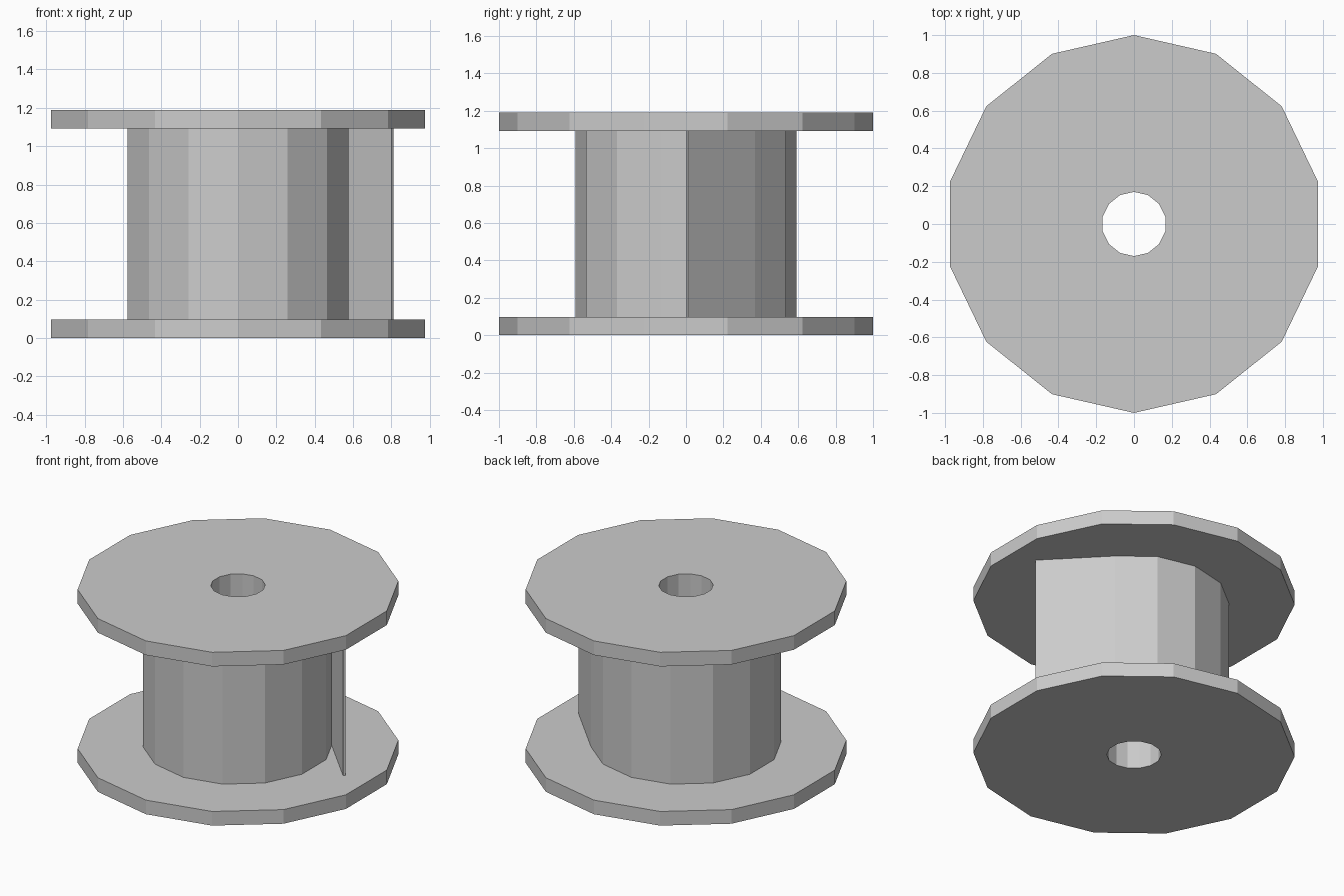
import bpy, bmesh, math

cube = bpy.data.objects.get("Cube")
if cube:
    bpy.data.objects.remove(cube, do_unlink=True)

SIDES = 14
HOLE_R = 0.17
FLANGE_R = 1.0
DRUM_R = 0.592
FLANGE_H = 0.097
HEIGHT = 1.19

grey = bpy.data.materials.new("plain grey")
grey.use_nodes = True
colour = (0.6, 0.6, 0.6, 1)
grey.diffuse_color = colour
grey.node_tree.nodes["Principled BSDF"].inputs["Base Color"].default_value = colour


def finish(name, bm):
    bmesh.ops.recalc_face_normals(bm, faces=bm.faces)
    mesh = bpy.data.meshes.new(name)
    bm.to_mesh(mesh)
    bm.free()
    mesh.materials.append(grey)
    obj = bpy.data.objects.new(name, mesh)
    bpy.context.collection.objects.link(obj)
    return obj


def polygon(radius):
    """Corners of a regular polygon with one corner on +y."""
    angles = [math.pi / 2 + math.tau * i / SIDES for i in range(SIDES)]
    return [(radius * math.cos(a), radius * math.sin(a)) for a in angles]


def ring_prism(name, radius, z0, z1):
    """Faceted disc or drum with the axle hole through it."""
    bm = bmesh.new()
    loops = [[bm.verts.new((x, y, z)) for x, y in polygon(r)]
             for r, z in ((HOLE_R, z0), (radius, z0), (radius, z1), (HOLE_R, z1))]
    for k, low in enumerate(loops):
        high = loops[(k + 1) % 4]
        for i in range(SIDES):
            j = (i + 1) % SIDES
            bm.faces.new((low[i], low[j], high[j], high[i]))
    return finish(name, bm)


def prism(name, outline, z0, z1):
    bm = bmesh.new()
    face = bm.faces.new([bm.verts.new((x, y, z0)) for x, y in outline])
    extruded = bmesh.ops.extrude_face_region(bm, geom=[face])["geom"]
    moved = [v for v in extruded if isinstance(v, bmesh.types.BMVert)]
    bmesh.ops.translate(bm, verts=moved, vec=(0, 0, z1 - z0))
    return finish(name, bm)


# End flanges and the wound drum between them
top = HEIGHT - FLANGE_H
ring_prism("bottom_flange", FLANGE_R, 0, FLANGE_H)
ring_prism("top_flange", FLANGE_R, top, HEIGHT)
ring_prism("drum", DRUM_R, FLANGE_H, top)

# Loose end of the winding, leaving the drum at one of its corners
corner_x, corner_y = polygon(DRUM_R)[-2]
tip_x, tip_y, gauge = 0.81, 0.01, 0.011
prism("loose_end", [(corner_x, corner_y), (tip_x, tip_y),
                    (tip_x - gauge, tip_y - gauge),
                    (corner_x - gauge, corner_y - gauge)], FLANGE_H, top)
